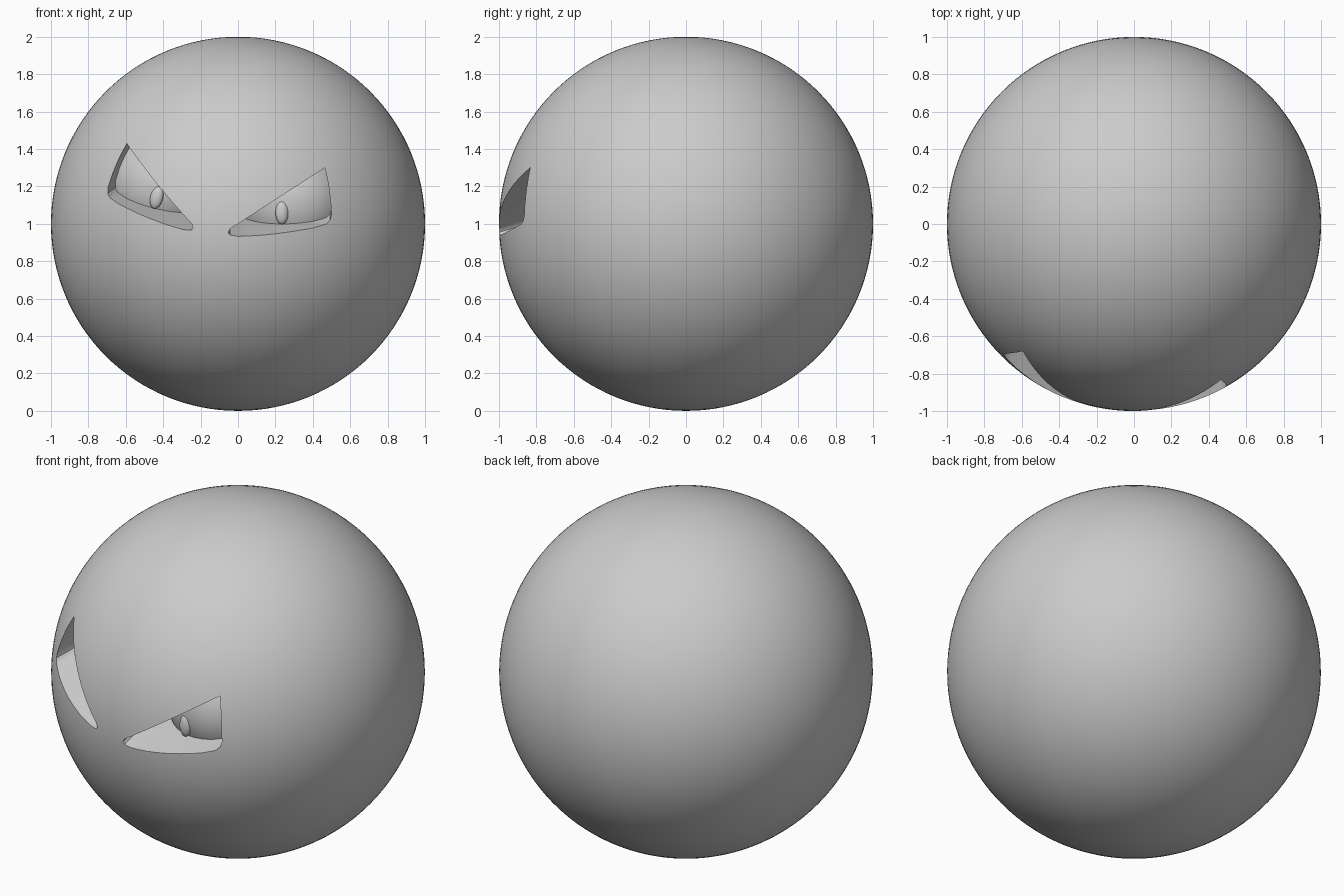
import bpy, bmesh, math
from mathutils import Matrix, Vector

cube = bpy.data.objects.get("Cube")
if cube:
    bpy.data.objects.remove(cube, do_unlink=True)

grey = bpy.data.materials.new("stone grey")
grey.use_nodes = True
grey.diffuse_color = (0.6, 0.6, 0.6, 1)
grey.node_tree.nodes["Principled BSDF"].inputs["Base Color"].default_value = grey.diffuse_color

CENTRE = Vector((0, 0, 1))
# The face is symmetric about a tilted plane through the ball's centre
normal = Vector((0.983, -0.142, -0.12)).normalized()
MIRROR = Matrix.Scale(-1, 4, normal)


def finish(name, bm, mirrored=False):
    if mirrored:
        bm.transform(MIRROR)
    bm.transform(Matrix.Translation(CENTRE))
    bmesh.ops.recalc_face_normals(bm, faces=bm.faces)
    mesh = bpy.data.meshes.new(name)
    bm.to_mesh(mesh)
    bm.free()
    mesh.materials.append(grey)
    obj = bpy.data.objects.new(name, mesh)
    bpy.context.collection.objects.link(obj)
    return obj


def smooth(obj):
    bpy.ops.object.select_all(action="DESELECT")
    obj.select_set(True)
    bpy.context.view_layer.objects.active = obj
    bpy.ops.object.shade_smooth_by_angle(angle=math.radians(30))


def ellipsoid(name, centre, radii, segments, mirrored=False):
    bm = bmesh.new()
    bmesh.ops.create_uvsphere(bm, u_segments=segments, v_segments=segments // 2, radius=1)
    bm.transform(Matrix.Translation(centre) @ Matrix.Diagonal((*radii, 1)))
    return finish(name, bm, mirrored)


# Angry eye outline: rounded inner tip, curved lower lid, upright outer side
LID = [(-0.02, -0.012), (-0.043, -0.028), (-0.052, -0.045), (-0.043, -0.06), (0, -0.067),
       (0.1, -0.063), (0.25, -0.047), (0.4, -0.022), (0.47, -0.002), (0.492, 0.018),
       (0.5, 0.05), (0.494, 0.13), (0.484, 0.21)]
BROW_OUT, BROW_IN = Vector((0.465, 0.3)), Vector((0, 0))
outline = LID + [tuple(BROW_OUT.lerp(BROW_IN, i / 10)) for i in range(11)]
SLOPE = Vector((0, 1, 0.3))


def socket_cutter(name, mirrored):
    bm = bmesh.new()
    rings = []
    for depth in (-1.1, -0.45):
        ring = []
        for x, z in outline:
            p = Vector((x, -math.sqrt(1 - x * x - z * z), z))
            ring.append(bm.verts.new(p + SLOPE * (depth - p.y)))
        rings.append(ring)
        bm.faces.new(ring)
    front, back = rings
    for i in range(len(outline)):
        bm.faces.new((front[i - 1], front[i], back[i], back[i - 1]))
    return finish(name, bm, mirrored)


# Ball with carved eye sockets
ball = ellipsoid("ball", Vector((0, 0, 0)), (1, 1, 1), 128)
for side, mirrored in (("left", False), ("right", True)):
    cutter = socket_cutter(side + "_socket_cutter", mirrored)
    cutter.hide_render = True
    cut = ball.modifiers.new("socket", "BOOLEAN")
    cut.operation, cut.solver, cut.object = "DIFFERENCE", "EXACT", cutter
    bpy.context.view_layer.objects.active = ball
    bpy.ops.object.modifier_apply(modifier=cut.name)
    bpy.data.objects.remove(cutter, do_unlink=True)

    # Eyeball and raised pupil
    smooth(ellipsoid(side + "_eyeball", Vector((0.29, -0.53, 0.12)), (0.31,) * 3, 48, mirrored))
    smooth(ellipsoid(side + "_pupil", Vector((0.235, -0.825, 0.06)), (0.035, 0.025, 0.063), 24, mirrored))
smooth(ball)
